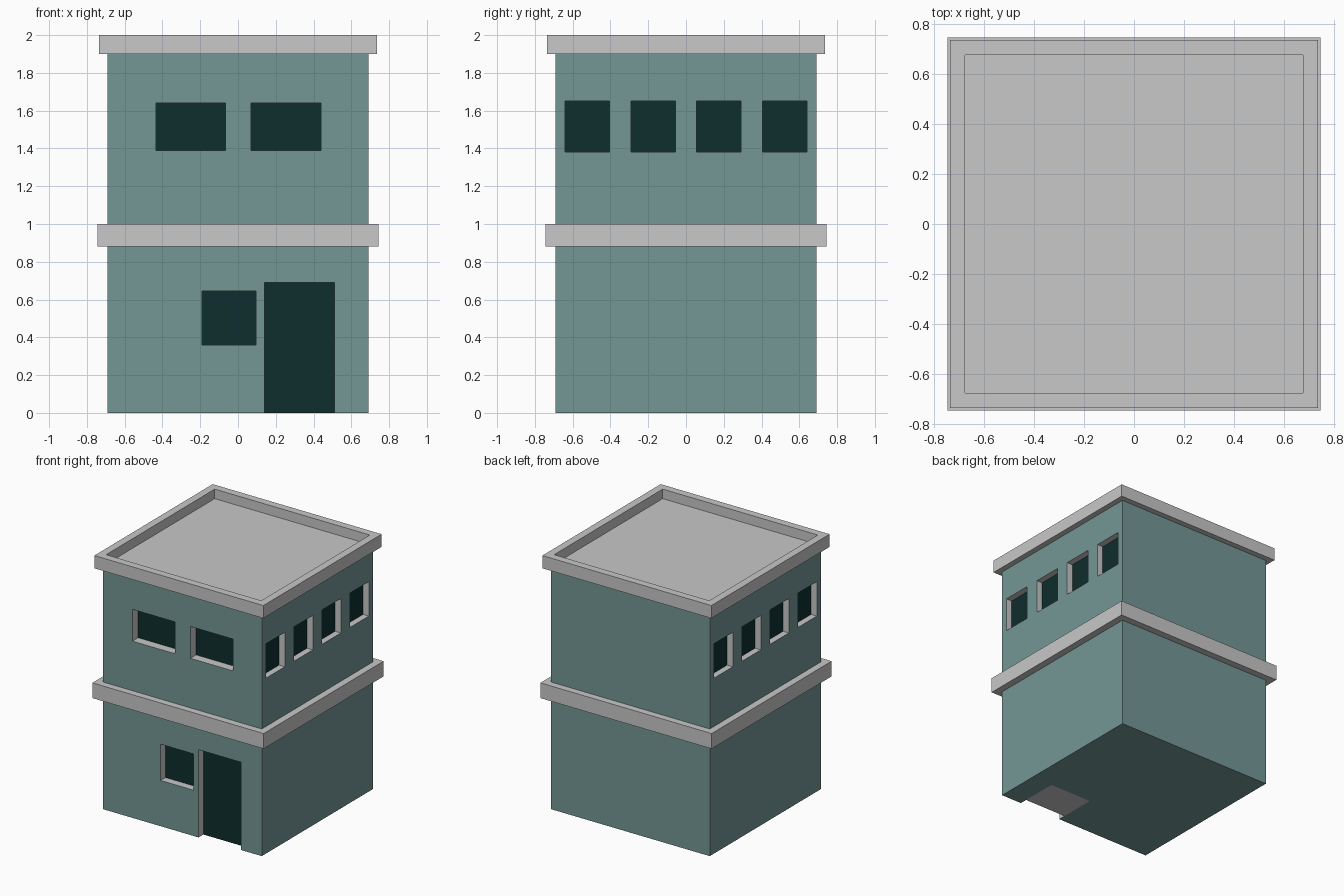
import bpy
import bmesh
from mathutils import Vector

cube = bpy.data.objects.get("Cube")
if cube:
    bpy.data.objects.remove(cube, do_unlink=True)


def make_material(name, rgb):
    mat = bpy.data.materials.new(name)
    mat.use_nodes = True
    colour = (*rgb, 1.0)
    mat.diffuse_color = colour
    mat.node_tree.nodes["Principled BSDF"].inputs["Base Color"].default_value = colour
    return mat


MATERIALS = [
    make_material("teal wall", (0.175, 0.31, 0.302)),
    make_material("light grey trim", (0.578, 0.578, 0.578)),
    make_material("dark glass", (0.0045, 0.026, 0.026)),
]
WALL, TRIM, GLASS = range(3)


def add_box(bm, low, high, index):
    """Add an axis-aligned box and return its faces."""
    low, high = Vector(low), Vector(high)
    verts = bmesh.ops.create_cube(bm, size=1)["verts"]
    for v in verts:
        v.co = (low + high) / 2 + v.co * (high - low)
    faces = list({f for v in verts for f in v.link_faces})
    for f in faces:
        f.material_index = index
    bm.normal_update()
    return faces


def finish(name, bm):
    mesh = bpy.data.meshes.new(name)
    bm.to_mesh(mesh)
    bm.free()
    for mat in MATERIALS:
        mesh.materials.append(mat)
    obj = bpy.data.objects.new(name, mesh)
    bpy.context.collection.objects.link(obj)
    return obj


def facing(faces, direction):
    return max(faces, key=lambda f: f.normal.dot(Vector(direction)))


HALF = 0.69       # half width of the walls
OUT = HALF + 0.1  # cutters reach past the wall surface

# Walls
bm = bmesh.new()
add_box(bm, (-HALF, -HALF, 0), (HALF, HALF, 1.95), WALL)
walls = finish("walls", bm)

# Openings: grey reveals with a dark pane at the back of each
bm = bmesh.new()
front_windows = [
    (-0.435, -0.065, 1.39, 1.64, 0.07),
    (0.07, 0.44, 1.39, 1.64, 0.07),
    (-0.19, 0.095, 0.36, 0.645, 0.06),
]
for x0, x1, z0, z1, depth in front_windows:
    faces = add_box(bm, (x0, -OUT, z0), (x1, depth - HALF, z1), TRIM)
    facing(faces, (0, 1, 0)).material_index = GLASS

for side in (-1, 1):
    inner, outer = side * (HALF - 0.05), side * OUT
    for i in range(4):
        y = -0.522 + i * 0.348
        faces = add_box(bm, (min(inner, outer), y - 0.118, 1.38),
                        (max(inner, outer), y + 0.118, 1.65), TRIM)
        facing(faces, (-side, 0, 0)).material_index = GLASS

# Doorway pocket
add_box(bm, (0.14, -OUT, -0.1), (0.51, -0.34, 0.69), TRIM)
cutter = finish("opening_cutter", bm)
cutter.hide_render = True

cut = walls.modifiers.new("openings", "BOOLEAN")
cut.operation = "DIFFERENCE"
cut.solver = "EXACT"
cut.object = cutter
bpy.context.view_layer.objects.active = walls
bpy.ops.object.modifier_apply(modifier=cut.name)
bpy.data.objects.remove(cutter, do_unlink=True)

# Door block set back in the pocket
bm = bmesh.new()
faces = add_box(bm, (0.14, 0.06 - HALF, 0), (0.51, -0.34, 0.69), TRIM)
facing(faces, (0, -1, 0)).material_index = GLASS
finish("door", bm)

# Ledge between the storeys
bm = bmesh.new()
add_box(bm, (-0.745, -0.745, 0.88), (0.745, 0.745, 1.0), TRIM)
finish("storey_ledge", bm)

# Roof slab with a raised parapet around a sunken deck
bm = bmesh.new()
faces = add_box(bm, (-0.735, -0.735, 1.9), (0.735, 0.735, 2.0), TRIM)
deck = facing(faces, (0, 0, 1))
bmesh.ops.inset_region(bm, faces=[deck], thickness=0.085)
bmesh.ops.inset_region(bm, faces=[deck], thickness=0)
for v in deck.verts:
    v.co.z -= 0.075
finish("roof_parapet", bm)

# Trim the hidden wall top below the sunken deck
for v in walls.data.vertices:
    v.co.z = min(v.co.z, 1.91)
